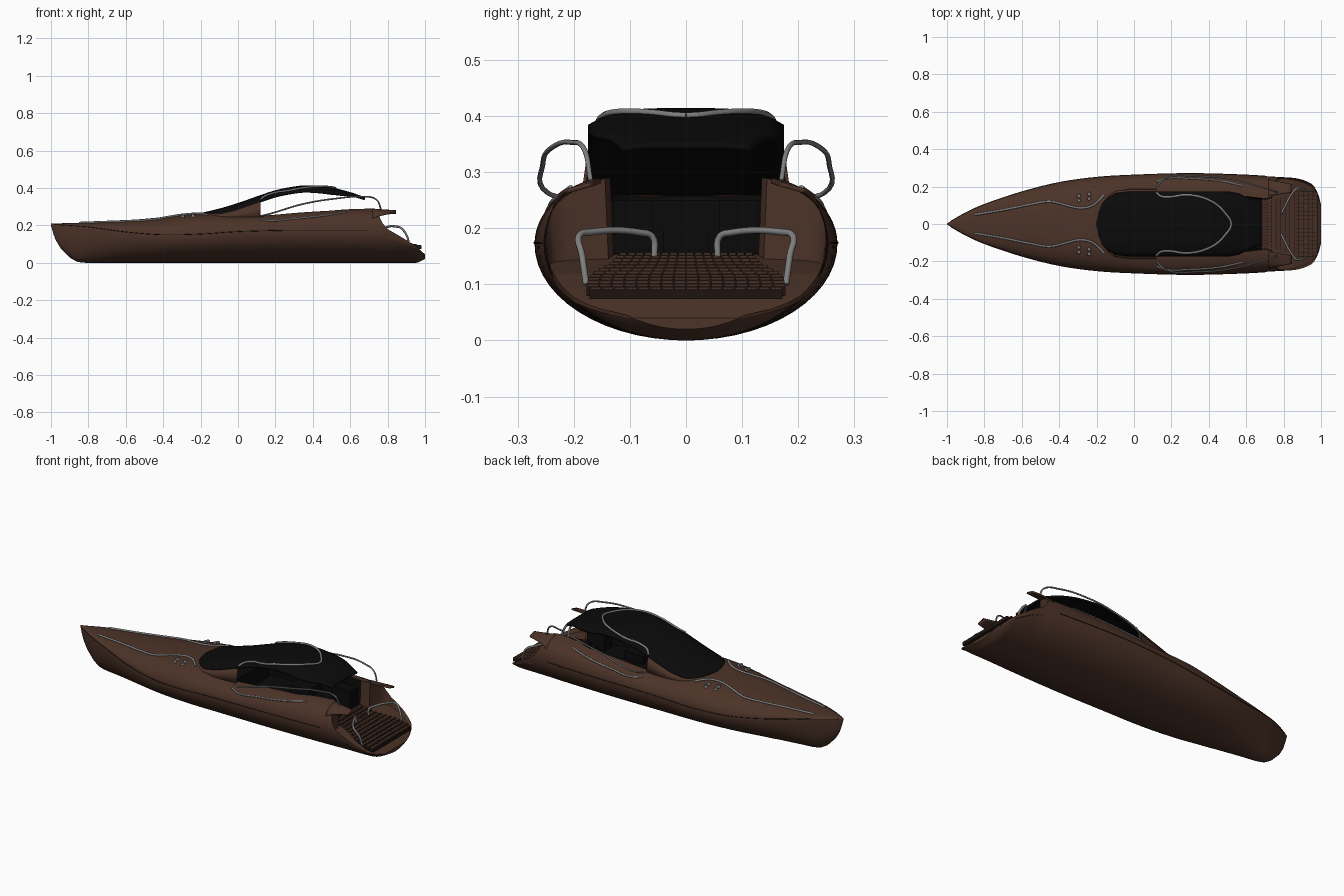
import bpy, bmesh, math

if "Cube" in bpy.data.objects:
    bpy.data.objects.remove(bpy.data.objects["Cube"])

def mat(name, rgb):
    m = bpy.data.materials.new(name)
    m.diffuse_color = (*rgb, 1)
    m.use_nodes = True
    m.node_tree.nodes["Principled BSDF"].inputs["Base Color"].default_value = m.diffuse_color
    return m

BROWN = mat("brown_hull", (0.072, 0.033, 0.021))
TEAK = mat("teak_brown", (0.06, 0.028, 0.018))
BLACK = mat("black_glass", (0.003, 0.003, 0.003))
SILVER = mat("silver_trim", (0.21, 0.21, 0.21))
DARK = mat("dark_seam", (0.012, 0.007, 0.005))

def curve_fn(pts, smooth=True):
    """Interpolating function through (x, value) points."""
    n = len(pts)
    def slope(i):
        a, b = pts[max(i - 1, 0)], pts[min(i + 1, n - 1)]
        return (b[1] - a[1]) / (b[0] - a[0])
    def f(x):
        x = min(max(x, pts[0][0]), pts[-1][0])
        i = next(k for k in range(n - 1) if x <= pts[k + 1][0])
        (x0, v0), (x1, v1) = pts[i], pts[i + 1]
        d = x1 - x0
        t = (x - x0) / d
        if not smooth:
            return v0 + (v1 - v0) * t
        return ((2*t**3 - 3*t**2 + 1) * v0 + (t**3 - 2*t**2 + t) * d * slope(i)
                + (3*t**2 - 2*t**3) * v1 + (t**3 - t**2) * d * slope(i + 1))
    return f

# hull lines along x: half beam, keel, widest height, deck top, roundness
beam = curve_fn([(-1, .003), (-.9, .06), (-.8, .105), (-.6, .172), (-.4, .222), (-.2, .25), (0, .262),
                 (.3, .27), (.6, .262), (.8, .25), (.95, .243), (.985, .225), (1, .19)])
keel = curve_fn([(-1, .2), (-.98, .13), (-.95, .08), (-.9, .028), (-.86, .005), (-.82, 0), (.96, 0), (1, .02)], False)
wide = curve_fn([(-1, .204), (-.8, .19), (-.6, .163), (-.4, .148), (-.2, .152), (0, .165), (.3, .172), (1, .17)])
top = curve_fn([(-1, .21), (-.8, .216), (-.5, .235), (-.2, .265), (0, .257), (.12, .258), (.4, .279), (.6, .29), (1, .295)])
power = curve_fn([(-1, .8), (-.4, .7), (0, .5), (.3, .4), (1, .4)], False)
rim_z = curve_fn([(.74, .4), (.75, .26), (.77, .215), (.8, .18), (.87, .14), (.95, .09), (1, .045)], False)
floor = curve_fn([(-.19, .26), (-.17, .155), (.68, .155), (.74, .145), (.85, .12), (.95, .075), (1, .04)], False)
# roof lines: half width and centre height
roof_w = curve_fn([(-.2, .004), (-.19, .06), (-.17, .11), (-.14, .143), (-.1, .165), (-.02, .175), (.5, .175),
                   (.56, .165), (.62, .135), (.68, .115)], False)
roof_c = curve_fn([(-.2, .266), (-.1, .29), (0, .32), (.1, .355), (.2, .388), (.3, .408), (.37, .414), (.5, .402),
                   (.6, .378), (.68, .35)])
well = curve_fn([(.5, .171), (.58, .15), (.7, .135), (.76, .15), (.85, .18), (1, .18)], False)

def inner(x):
    return 0 if x < -.195 else roof_w(x) - .004 if x < .5 else well(x)

def deck_z(x, y):
    c = min(1, abs(y) / beam(x)) ** (1 / power(x))
    return wide(x) + (top(x) - wide(x)) * math.sqrt(max(0, 1 - c * c))

def roof_z(x, y):
    return roof_c(x) - .03 * (abs(y) / .175) ** 4

def make(name, verts, faces, mats, mirror=False, smooth=40, solid=0, rule=None):
    me = bpy.data.meshes.new(name)
    me.from_pydata(verts, [], faces)
    for m in mats:
        me.materials.append(m)
    if rule:
        for p in me.polygons:
            p.material_index = rule(p.index, p.center)
    bm = bmesh.new()
    bm.from_mesh(me)
    bmesh.ops.remove_doubles(bm, verts=bm.verts, dist=1e-5)
    bmesh.ops.recalc_face_normals(bm, faces=bm.faces)
    bm.to_mesh(me)
    bm.free()
    ob = bpy.data.objects.new(name, me)
    bpy.context.collection.objects.link(ob)
    if mirror:
        md = ob.modifiers.new("mirror", 'MIRROR')
        md.use_axis = (False, True, False)
        md.merge_threshold = 1e-4
    if solid:
        ob.modifiers.new("thickness", 'SOLIDIFY').thickness = solid
    if smooth:
        bpy.ops.object.select_all(action='DESELECT')
        ob.select_set(True)
        bpy.context.view_layer.objects.active = ob
        bpy.ops.object.shade_smooth_by_angle(angle=math.radians(smooth))
    return ob

def grid_faces(rows, cols):
    return [(i*cols + j, i*cols + j + 1, (i+1)*cols + j + 1, (i+1)*cols + j)
            for i in range(rows - 1) for j in range(cols - 1)]

# hull: half sections lofted from bow to stern, mirrored
N = 26
xs = [-1 + i * .0125 for i in range(161)]
verts = []
for x in xs:
    w, zk, zm, zt, e = beam(x), keel(x), wide(x), top(x), power(x)
    a_max = math.acos(min(1, inner(x) / w) ** (1 / e))
    if x > .74:
        z = rim_z(x)
        s = (z - zm) / ((zt - zm) if z > zm else (zm - zk))
        a_max = min(a_max, math.asin(max(-1, min(1, s))))
    for k in range(N):
        a = -math.pi/2 + (a_max + math.pi/2) * k / (N - 1)
        c, s = max(0, math.cos(a)), math.sin(a)
        verts.append((x, w * (c if s < 0 else c ** e), zm + s * ((zm - zk) if s < 0 else (zt - zm))))
    ry, rz = verts[-1][1:]
    fz = zt if x < -.195 else min(floor(x), rz)
    verts += [(x, max(0, ry - .006), fz), (x, 0, fz)]
C = N + 2
faces = grid_faces(len(xs), C) + [tuple(range((len(xs) - 1) * C, len(xs) * C))]
make("hull", verts, faces, [BROWN, BLACK], mirror=True, smooth=35,
     rule=lambda i, c: int(i % (C - 1) >= N - 1 and -.195 < c.x < .69))

# canopy: curved sheet, open at the sides
R, K = 89, 17
verts = []
for i in range(R):
    x = -.2 + .88 * i / (R - 1)
    for j in range(K):
        y = roof_w(x) * (2 * j / (K - 1) - 1)
        verts.append((x, y, roof_z(x, y)))
make("canopy", verts, grid_faces(R, K), [BLACK], solid=.01, smooth=60)

# brown side panels joining deck and canopy
verts = []
for i in range(27):
    x = -.195 + .315 * i / 26
    h = roof_w(x)
    verts += [(x, h + .014, deck_z(x, h + .014) - .006), (x, h + .002, roof_z(x, h) - .004)]
make("canopy_side", verts, grid_faces(27, 2), [BROWN], mirror=True, solid=.006)

# winglets at the end of each gunwale
verts = []
for i in range(6):
    t = i / 5
    x = .72 + .125 * t
    for j in range(9):
        u = j / 8
        y = (.150 + .02 * t) + u * (.088 - .045 * t)
        z = deck_z(.74, y) + .002
        verts.append((x, y, z * (1 - t) + t * (.282 - .012 * u)))
make("winglet", verts, grid_faces(6, 9), [BROWN], mirror=True, solid=.008)

def boxes(name, items, m):
    verts, faces = [], []
    for x0, x1, y0, y1, z0, z1 in items:
        b = len(verts)
        verts += [(x, y, z) for x in (x0, x1) for y in (y0, y1) for z in (z0, z1)]
        faces += [tuple(b + k for k in f) for f in ((0, 1, 3, 2), (4, 6, 7, 5), (0, 4, 5, 1),
                                                   (2, 3, 7, 6), (0, 2, 6, 4), (1, 5, 7, 3))]
    return make(name, verts, faces, [m], smooth=0)

# stern steps: rows of teak planks on dark bases
planks, bases = [], []
tread_w = curve_fn([(.69, .12), (.76, .135), (.85, .172), (.93, .178), (.985, .165)], False)
for r in range(12):
    x0 = .69 + r * .0242
    z, h = .157 - .0056 * r, tread_w(x0)
    bases.append((x0, x0 + .024, -h, h, z - .022, z - .004))
    for k in range(16):
        y0 = -h + 2 * h * k / 16
        planks.append((x0 + .001, x0 + .0215, y0 + .0012, y0 + h / 8 - .0012, z - .006, z))
boxes("step_bases", bases, DARK)
boxes("teak_planks", planks, TEAK)

# cockpit furniture, kept below the gunwale
boxes("cockpit_seats", [(.02, .1, -.14, .14, .15, .25), (.3, .42, -.16, -.04, .15, .2),
                        (.3, .42, .04, .16, .15, .2), (.56, .67, -.13, -.06, .15, .25),
                        (.56, .67, .06, .13, .15, .25)], BLACK)

def tube(name, pts, r, m):
    """Smooth tube through the points, one on each side of the boat."""
    cu = bpy.data.curves.new(name, 'CURVE')
    cu.dimensions = '3D'
    cu.bevel_depth, cu.bevel_resolution, cu.resolution_u = r, 2, 6
    cu.use_fill_caps = True
    for side in (1, -1):
        sp = cu.splines.new('BEZIER')
        sp.bezier_points.add(len(pts) - 1)
        for bp, (x, y, z) in zip(sp.bezier_points, pts):
            bp.co = (x, y * side, z)
            bp.handle_left_type = bp.handle_right_type = 'AUTO'
    cu.materials.append(m)
    ob = bpy.data.objects.new(name, cu)
    bpy.context.collection.objects.link(ob)

# silver trims on the deck and canopy
strip = curve_fn([(-.85, .05), (-.7, .075), (-.55, .105), (-.45, .12), (-.36, .1), (-.29, .085), (-.22, .1), (-.16, .155)])
tube("deck_trim", [(x, strip(x), deck_z(x, strip(x)) + .002) for x in [-.85 + .03 * i for i in range(24)]], .006, SILVER)
tube("canopy_trim", [(x, y, roof_z(x, y) + .002) for x, y in
     [(.12, .168), (.145, .148), (.2, .145), (.27, .155), (.34, .148), (.4, .128), (.45, .098), (.49, .055), (.515, .02), (.52, 0)]],
     .006, SILVER)

# side handrails and stern rails
tube("side_handrail", [(.12, .20, .25), (.17, .245, .262), (.35, .255, .315), (.52, .24, .343),
                       (.66, .205, .353), (.74, .18, .338), (.765, .17, .285)], .0045, SILVER)
tube("gunwale_trim", [(x, y, deck_z(x, y) + .001) for x, y in
     [(.12, .225), (.17, .243), (.3, .243), (.45, .232), (.58, .205)]], .005, SILVER)
tube("stern_rail", [(.915, .178, .10), (.90, .185, .15), (.87, .19, .187), (.85, .17, .193), (.80, .08, .192),
                    (.79, .06, .185), (.79, .056, .15)], .006, SILVER)

# dark seam along the widest line of the hull
tube("hull_seam", [(x, beam(x), wide(x) + .002) for x in [-.98 + .07 * i for i in range(25)]], .002, DARK)

# round deck fittings
bm = bmesh.new()
for x in (-.295, -.24):
    for y in (.125, .15, -.125, -.15):
        yy = y + (.01 if y > 0 else -.01) * (x > -.26)
        r = bmesh.ops.create_cone(bm, cap_ends=True, segments=16, radius1=.011, radius2=.008, depth=.012)
        bmesh.ops.translate(bm, verts=r["verts"], vec=(x, yy, deck_z(x, yy) + .004))
me = bpy.data.meshes.new("deck_fittings")
bm.to_mesh(me)
bm.free()
me.materials.append(SILVER)
bpy.context.collection.objects.link(bpy.data.objects.new("deck_fittings", me))
